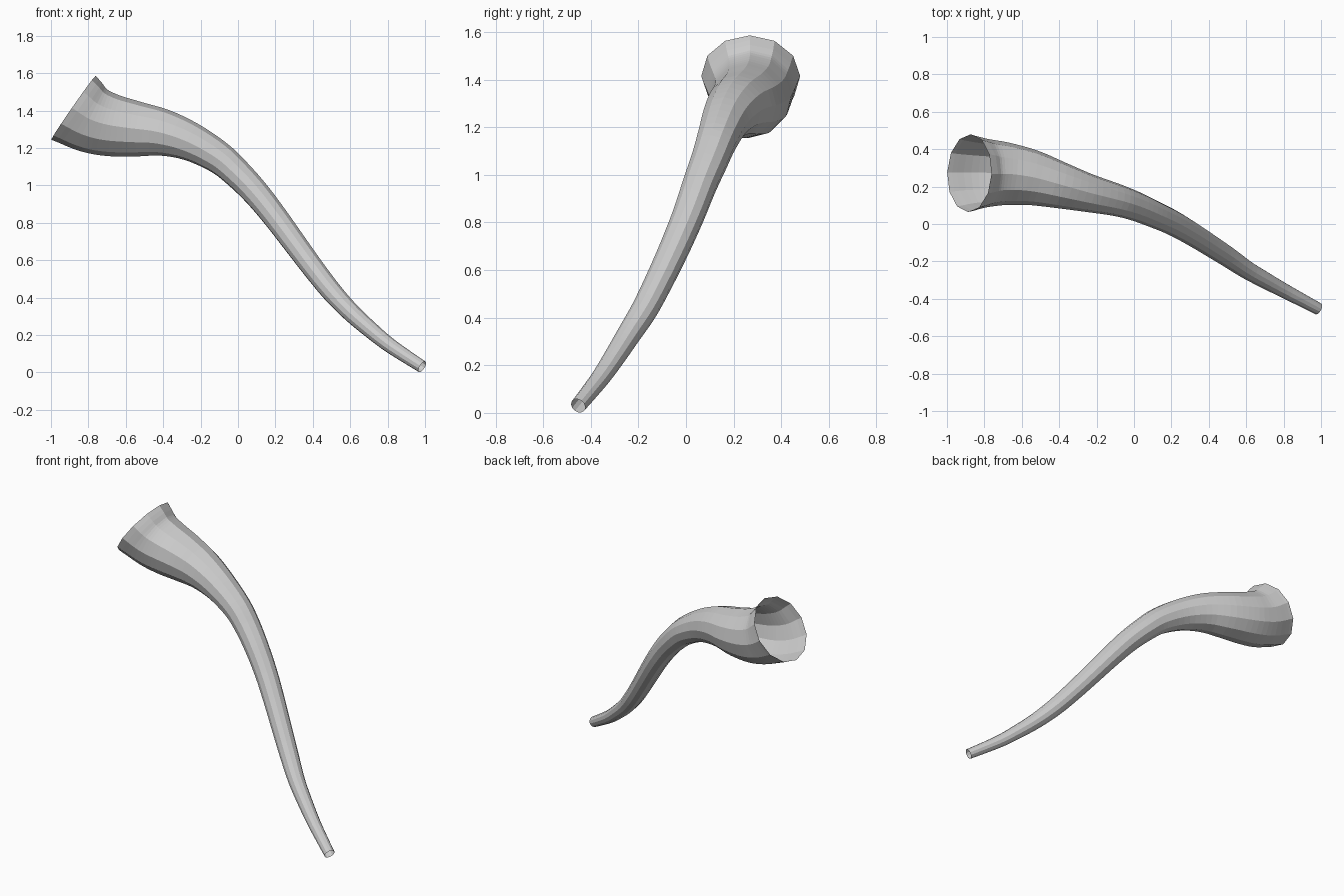
import bpy, bmesh, math
from mathutils import Vector

if "Cube" in bpy.data.objects:
    bpy.data.objects.remove(bpy.data.objects["Cube"])

SIDES = 12
STEPS = 4  # rings per path segment

# Centre line from the wide mouth to the narrow tip: x, y, z, radius
path = [
    (-0.88, 0.272, 1.415, 0.208),
    (-0.79, 0.272, 1.357, 0.184),
    (-0.685, 0.268, 1.323, 0.168),
    (-0.55, 0.248, 1.302, 0.149),
    (-0.40, 0.208, 1.282, 0.125),
    (-0.25, 0.167, 1.232, 0.103),
    (-0.10, 0.130, 1.147, 0.087),
    (0.00, 0.098, 1.060, 0.079),
    (0.10, 0.056, 0.955, 0.073),
    (0.20, 0.010, 0.830, 0.068),
    (0.30, -0.047, 0.695, 0.064),
    (0.40, -0.110, 0.560, 0.060),
    (0.50, -0.175, 0.433, 0.056),
    (0.60, -0.243, 0.325, 0.050),
    (0.70, -0.300, 0.235, 0.045),
    (0.80, -0.355, 0.153, 0.040),
    (0.90, -0.408, 0.085, 0.036),
    (0.985, -0.453, 0.030, 0.033),
]


def smooth_path(points, steps):
    """Catmull-Rom interpolation of position and radius together."""
    p = [Vector(q) for q in points]
    p = [2 * p[0] - p[1]] + p + [2 * p[-1] - p[-2]]
    out = []
    for i in range(1, len(p) - 2):
        a, b, c, d = p[i - 1:i + 3]
        for k in range(steps):
            t = k / steps
            out.append(0.5 * (2 * b + (c - a) * t + (2 * a - 5 * b + 4 * c - d) * t * t
                              + (3 * b - a - 3 * c + d) * t ** 3))
    out.append(p[-2])
    return out


# Horn: open tube swept along the path without twist
rings = smooth_path(path, STEPS)
centres = [r.to_3d() for r in rings]
bm = bmesh.new()
loops = []
up = Vector((0, 0, 1))
for i, (c, ring) in enumerate(zip(centres, rings)):
    tangent = (centres[min(i + 1, len(rings) - 1)] - centres[max(i - 1, 0)]).normalized()
    if i == 0:
        tangent = Vector((0.82, -0.03, -0.57)).normalized()  # plane of the mouth
    up = (up - tangent * up.dot(tangent)).normalized()
    side = tangent.cross(up)
    loops.append([bm.verts.new(c + ring[3] * (math.cos(a) * up + math.sin(a) * side))
                  for a in (math.tau * k / SIDES for k in range(SIDES))])
for a, b in zip(loops, loops[1:]):
    for k in range(SIDES):
        n = (k + 1) % SIDES
        bm.faces.new((a[k], a[n], b[n], b[k]))

mesh = bpy.data.meshes.new("horn")
bm.to_mesh(mesh)
bm.free()
horn = bpy.data.objects.new("horn", mesh)
bpy.context.collection.objects.link(horn)

# Plain light grey
grey = bpy.data.materials.new("light grey")
grey.diffuse_color = (0.6, 0.6, 0.6, 1)
grey.use_nodes = True
grey.node_tree.nodes["Principled BSDF"].inputs["Base Color"].default_value = grey.diffuse_color
mesh.materials.append(grey)
